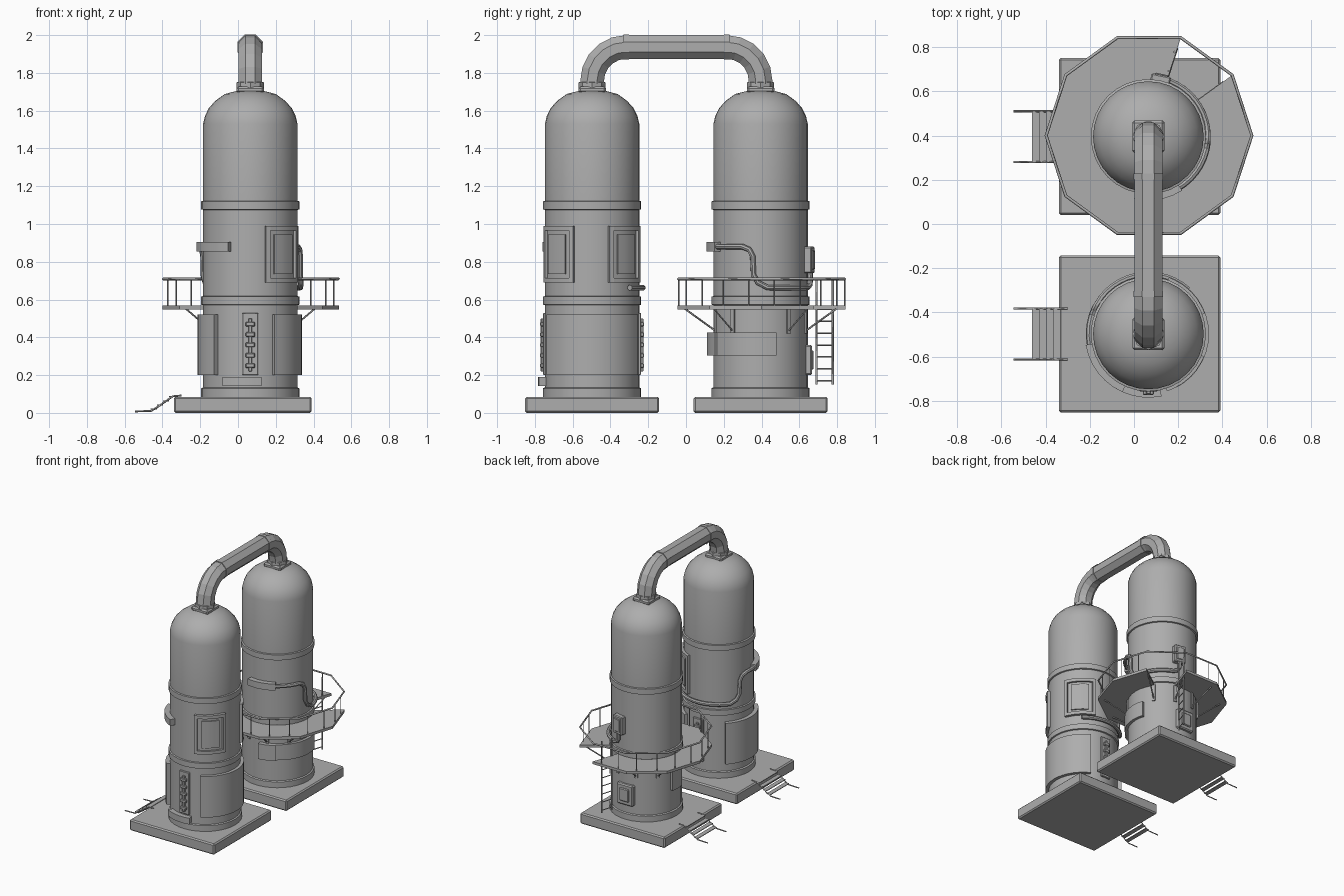
import bpy, bmesh, math
from mathutils import Vector, Matrix

cube = bpy.data.objects.get("Cube")
if cube:
    bpy.data.objects.remove(cube, do_unlink=True)

# Single painted-metal material
metal = bpy.data.materials.new("grey_metal")
metal.use_nodes = True
GREY = (0.42, 0.42, 0.42, 1)
metal.diffuse_color = GREY
metal.node_tree.nodes["Principled BSDF"].inputs["Base Color"].default_value = GREY

CX = 0.065
FRONT, BACK = Vector((CX, -0.497, 0)), Vector((CX, 0.395, 0))


def polar(c, r, deg, z):
    a = math.radians(deg)
    return Vector((c.x + r * math.cos(a), c.y + r * math.sin(a), z))


def finish(name, bm, smooth=False):
    bmesh.ops.recalc_face_normals(bm, faces=bm.faces)
    me = bpy.data.meshes.new(name)
    bm.to_mesh(me)
    bm.free()
    return link(name, me, smooth)


def link(name, me, smooth=False):
    me.materials.clear()
    me.materials.append(metal)
    ob = bpy.data.objects.new(name, me)
    bpy.context.collection.objects.link(ob)
    if smooth:
        bpy.ops.object.select_all(action='DESELECT')
        ob.select_set(True)
        bpy.context.view_layer.objects.active = ob
        bpy.ops.object.shade_smooth_by_angle(angle=math.radians(32))
    return ob


def box(name, loc, size, deg=0, bevel=0.0):
    bm = bmesh.new()
    m = Matrix.Translation(loc) @ Matrix.Rotation(math.radians(deg), 4, 'Z') @ Matrix.Diagonal((*size, 1))
    bmesh.ops.create_cube(bm, size=1, matrix=m)
    if bevel:
        bmesh.ops.bevel(bm, geom=bm.edges[:], offset=bevel, segments=1, affect='EDGES')
    return finish(name, bm)


def bridge(rings, name, smooth=False, closed=False):
    """Skin a list of equal point rings; cap the ends unless closed."""
    bm = bmesh.new()
    vs = [[bm.verts.new(p) for p in ring] for ring in rings]
    n = len(vs[0])
    pairs = list(zip(vs, vs[1:])) + ([(vs[-1], vs[0])] if closed else [])
    for a, b in pairs:
        for i in range(n):
            bm.faces.new((a[i], a[(i + 1) % n], b[(i + 1) % n], b[i]))
    if not closed:
        bm.faces.new(vs[0])
        bm.faces.new(vs[-1])
    return finish(name, bm, smooth)


def lathe(name, c, profile, sides=32):
    return bridge([[polar(c, r, 360 * i / sides, z) for i in range(sides)] for r, z in profile], name, True)


def arc_block(name, c, r0, r1, a0, a1, z0, z1, step=9):
    """Plate that hugs the tower wall between two angles."""
    n = max(1, round((a1 - a0) / step))
    rings = []
    for i in range(n + 1):
        a = a0 + (a1 - a0) * i / n
        rings.append([polar(c, r, a, z) for r, z in ((r0, z0), (r1, z0), (r1, z1), (r0, z1))])
    return bridge(rings, name, True)


def tube(name, pts, r, cyclic=False, res=0, smooth=False):
    cu = bpy.data.curves.new(name, 'CURVE')
    cu.dimensions = '3D'
    cu.bevel_depth, cu.bevel_resolution, cu.use_fill_caps = r, res, True
    sp = cu.splines.new('POLY')
    sp.points.add(len(pts) - 1)
    for p, q in zip(sp.points, pts):
        p.co = (*q, 1)
    sp.use_cyclic_u = cyclic
    tmp = bpy.data.objects.new(name + "_path", cu)
    bpy.context.collection.objects.link(tmp)
    me = bpy.data.meshes.new_from_object(tmp.evaluated_get(bpy.context.evaluated_depsgraph_get()))
    bpy.data.objects.remove(tmp, do_unlink=True)
    return link(name, me, smooth)


# Towers with bands and dome, on plinths with a stair on the right
PROFILE = [(0.25, 0.08), (0.26, 0.085), (0.26, 0.13), (0.25, 0.135), (0.25, 0.57), (0.26, 0.573),
           (0.26, 0.615), (0.25, 0.618), (0.25, 1.075), (0.26, 1.078), (0.26, 1.12), (0.25, 1.123),
           (0.25, 1.53), (0.24, 1.572), (0.22, 1.613), (0.185, 1.652), (0.135, 1.688), (0.07, 1.705), (0.02, 1.71)]
for tag, c in (("front", FRONT), ("back", BACK)):
    lathe(tag + "_tower", c, PROFILE)
    box(tag + "_plinth", (0.025, c.y, 0.0425), (0.73, 0.71, 0.085), bevel=0.009)
    box(tag + "_flange", c + Vector((0, 0, 1.711)), (0.145, 0.145, 0.035), bevel=0.01)
    lathe(tag + "_neck", c, [(0.072, 1.72), (0.072, 1.75), (0.06, 1.752)], 8)
    for s in (-1, 1):
        y = c.y + s * 0.115
        tube(tag + "_stair_stringer", [(-0.545, y, 0.008), (-0.46, y, 0.01), (-0.42, y, 0.035),
                                       (-0.345, y, 0.088), (-0.30, y, 0.092)], 0.005)
    for i in range(4):
        box(tag + "_stair_tread", (-0.445 + i * 0.032, c.y, 0.02 + i * 0.022), (0.034, 0.23, 0.005))

# Octagonal connecting pipe with two bends
BEND, TOP = 0.18, 1.937
path = []
for c, s in ((FRONT, 1), (BACK, -1)):
    part = [(c.y, 1.74, 0.0, 1.0)]
    for i in range(6):
        t = math.radians(18 * i)
        part.append((c.y + s * BEND * (1 - math.cos(t)), TOP - BEND + BEND * math.sin(t), s * math.sin(t), math.cos(t)))
    path += part if s == 1 else [(y, z, -ty, -tz) for y, z, ty, tz in reversed(part)]


def octagon(y, z, ty, tz, r=0.068):
    ring = []
    for k in range(8):
        a = math.radians(22.5 + 45 * k)
        u, v = r * math.cos(a), r * math.sin(a)
        ring.append((CX + u, y - tz * v, z + ty * v))
    return ring


bridge([octagon(*p) for p in path], "connecting_pipe")
for y in (FRONT.y + BEND, BACK.y - BEND):
    bridge([octagon(y + d, TOP, 1, 0, 0.0725) for d in (-0.014, 0.014)], "pipe_collar")

# Curved framed hatches on the front tower
for a in (-47, 45):
    for r1, x0, x1, z0, z1 in ((0.272, -25, -20, 0.69, 0.99), (0.272, 20, 25, 0.69, 0.99),
                               (0.272, -20, 20, 0.69, 0.715), (0.272, -20, 20, 0.965, 0.99),
                               (0.256, -20, 20, 0.715, 0.965), (0.266, -14, 14, 0.735, 0.945)):
        arc_block("hatch_part", FRONT, 0.24, r1, a + x0, a + x1, z0, z1)

# Wrap-around plates on the lower walls
arc_block("left_wrap_plate", FRONT, 0.24, 0.274, -62, 62, 0.2, 0.52)
arc_block("right_wrap_plate", FRONT, 0.24, 0.28, 135, 227, 0.2, 0.52)
arc_block("foot_duct", FRONT, 0.24, 0.288, -121, -78, 0.142, 0.19)
arc_block("back_tower_wrap", BACK, 0.24, 0.272, -58, 18, 0.305, 0.425)
arc_block("back_tower_wrap_end", BACK, 0.24, 0.285, -84, -58, 0.305, 0.425)
arc_block("back_tower_side_plate", BACK, 0.24, 0.272, 168, 192, 0.3, 0.45)

# Valve panels on the front and rear of the front tower
for a in (-90, 90):
    box("valve_panel", polar(FRONT, 0.247, a, 0.365), (0.025, 0.085, 0.33), a, 0.004)
    box("valve_spine", polar(FRONT, 0.262, a, 0.36), (0.02, 0.02, 0.28), a, 0.003)
    for i in range(5):
        box("valve_block", polar(FRONT, 0.264, a, 0.25 + i * 0.055), (0.022, 0.05, 0.024), a, 0.004)

# Service boxes on the rear of the back tower
box("service_hatch", polar(BACK, 0.252, 90, 0.28), (0.04, 0.14, 0.16), 90, 0.008)
box("service_hatch_cover", polar(BACK, 0.27, 90, 0.28), (0.022, 0.08, 0.1), 90, 0.006)
box("control_box", polar(BACK, 0.262, 78, 0.81), (0.045, 0.09, 0.14), 78, 0.006)
box("control_box_cover", polar(BACK, 0.284, 78, 0.81), (0.012, 0.06, 0.1), 78, 0.004)

# Ducts with small pipes running around both towers
arc_block("front_duct", FRONT, 0.24, 0.288, 190, 246, 0.855, 0.905)
arc_block("back_duct", BACK, 0.24, 0.288, -103, -58, 0.855, 0.905)


def wall_pipe(name, c, stops):
    pts = []
    for (a0, z0), (a1, z1) in zip(stops, stops[1:]):
        n = max(1, round(abs(a1 - a0) / 8))
        pts += [polar(c, 0.268, a0 + (a1 - a0) * i / n, z0 + (z1 - z0) * i / n) for i in range(n)]
    pts.append(polar(c, 0.268, *stops[-1]))
    tube(name, pts, 0.015, res=2, smooth=True)


wall_pipe("back_wall_pipe", BACK, [(-60, 0.88), (-21, 0.88), (-13, 0.865), (-9, 0.83), (-8, 0.73),
                                   (-3, 0.69), (8, 0.663), (68, 0.663), (75, 0.675), (78, 0.70), (78, 0.76)])
wall_pipe("front_wall_pipe", FRONT, [(192, 0.88), (172, 0.88), (163, 0.865), (159, 0.83), (158, 0.73),
                                     (153, 0.69), (142, 0.663), (48, 0.663)])

# Ten-sided walkway with a ladder opening in one sector
PLAT = Vector((CX + 0.003, 0.40, 0))
for k in range(10):
    a, b = 36 * k, 36 * (k + 1)
    if k != 1:
        bridge([[polar(PLAT, r, t, z) for r, z in ((0.245, 0.548), (0.468, 0.548), (0.468, 0.568), (0.245, 0.568))]
                for t in (a, b)], "walkway_floor")
    p, q = polar(PLAT, 0.462, a, 0), polar(PLAT, 0.462, b, 0)
    for t in (0.25, 0.75):
        if k != 1:
            v = p.lerp(q, t)
            tube("rail_post", [v + Vector((0, 0, 0.56)), v + Vector((0, 0, 0.71))], 0.004)
tube("handrail", [polar(PLAT, 0.465, 36 * k, 0.709) for k in range(10)], 0.007, cyclic=True)

# Struts under the walkway
for a in (36, 72, 108, 144, 216, 252, 288, 324):
    tube("strut", [polar(BACK, 0.245, a, 0.43), polar(BACK, 0.42, a, 0.55)], 0.005)
    box("strut_foot", polar(BACK, 0.252, a, 0.485), (0.012, 0.025, 0.13), a)

# Ladder along the edge of the opening
for r in (0.31, 0.40):
    tube("ladder_rail", [polar(BACK, r, 73, 0.15), polar(BACK, r, 73, 0.71)], 0.006)
for i in range(7):
    z = 0.17 + i * 0.063
    tube("ladder_rung", [polar(BACK, 0.31, 73, z), polar(BACK, 0.40, 73, z)], 0.004)
